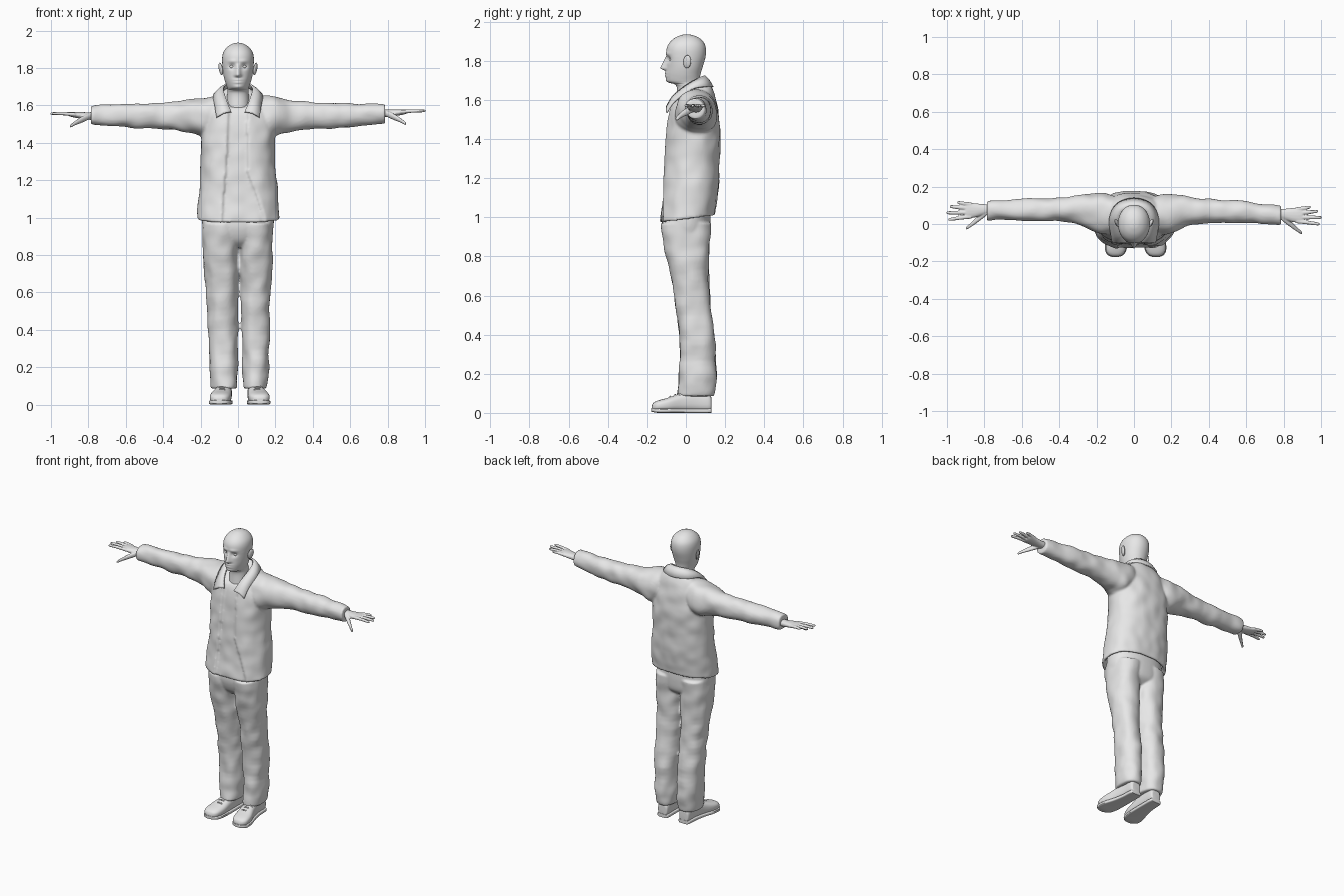
import bpy, bmesh, math
from mathutils import Vector, noise

if "Cube" in bpy.data.objects:
    bpy.data.objects.remove(bpy.data.objects["Cube"])

grey = bpy.data.materials.new("plain grey")
grey.diffuse_color = (0.8, 0.8, 0.8, 1)
grey.use_nodes = True
grey.node_tree.nodes["Principled BSDF"].inputs["Base Color"].default_value = grey.diffuse_color


def spline(rows, sub):
    """Smoothly interpolate a list of equal-length tuples."""
    out = []
    for i in range(len(rows) - 1):
        a, b = rows[max(i - 1, 0)], rows[i]
        c, d = rows[i + 1], rows[min(i + 2, len(rows) - 1)]
        for k in range(sub):
            t = k / sub
            out.append([0.5 * (2 * q + (r - p) * t + (2 * p - 5 * q + 4 * r - s) * t * t
                               + (3 * q - p - 3 * r + s) * t ** 3)
                        for p, q, r, s in zip(a, b, c, d)])
    return out + [list(rows[-1])]


def finish(name, bm):
    bmesh.ops.recalc_face_normals(bm, faces=bm.faces)
    for f in bm.faces:
        f.smooth = True
    me = bpy.data.meshes.new(name)
    bm.to_mesh(me)
    bm.free()
    ob = bpy.data.objects.new(name, me)
    bpy.context.collection.objects.link(ob)
    me.materials.append(grey)
    return ob


def loft(name, axis, rows, n=32, e=2.2, sub=5, deform=None, fold=0.0):
    """Rows are (position, u min, u max, v min, v max, tilt) along an axis."""
    bm = bmesh.new()
    rings = []
    for p, u0, u1, v0, v1, tilt in spline([tuple(r) + (0,) * (6 - len(r)) for r in rows], sub):
        ring = []
        for k in range(n):
            a = 2 * math.pi * k / n
            c, s = math.cos(a), math.sin(a)
            c = math.copysign(abs(c) ** (2 / e), c)
            s = math.copysign(abs(s) ** (2 / e), s)
            w = p + tilt * s
            u, v = (u0 + u1) / 2 + c * (u1 - u0) / 2, (v0 + v1) / 2 + s * (v1 - v0) / 2
            co = Vector({'x': (w, u, v), 'y': (u, w, v), 'z': (u, v, w)}[axis])
            if fold:
                h = fold * noise.noise(co * 13 + Vector((3, 7, 1)))
                push = {'x': (0, c, s), 'y': (c, 0, s), 'z': (c, s, 0)}[axis]
                co += Vector(push) * h
            if deform:
                co = deform(co)
            ring.append(bm.verts.new(co))
        rings.append(ring)
    for a, b in zip(rings, rings[1:]):
        for k in range(n):
            bm.faces.new((a[k], a[(k + 1) % n], b[(k + 1) % n], b[k]))
    bm.faces.new(rings[0])
    bm.faces.new(rings[-1])
    return finish(name, bm)


def fuse(name, parts, voxel, smooth):
    """Join closed parts into one continuous skin."""
    bpy.ops.object.select_all(action='DESELECT')
    for o in parts:
        o.select_set(True)
    bpy.context.view_layer.objects.active = parts[0]
    bpy.ops.object.join()
    ob = parts[0]
    ob.name = name
    m = ob.modifiers.new("skin", 'REMESH')
    m.mode, m.voxel_size, m.use_smooth_shade = 'VOXEL', voxel, True
    m = ob.modifiers.new("soften", 'SMOOTH')
    m.factor, m.iterations = 0.5, smooth


def ellipsoid(name, loc, size):
    bm = bmesh.new()
    bmesh.ops.create_uvsphere(bm, u_segments=20, v_segments=14, radius=1)
    for v in bm.verts:
        v.co = Vector(a * b for a, b in zip(v.co, size)) + Vector(loc)
    return finish(name, bm)


def bump(d, w):
    return math.exp(-(d / w) ** 2)


# Head and neck with modelled face
def face(p):
    x, y, z = p
    if y < -0.01 and z > 1.68:
        front = min(1, (-0.01 - y) / 0.06)
        x *= 1 - 0.10 * front * max(0, min(1, (1.82 - z) / 0.1))
        slope = max(0, min(1, (1.825 - z) / 0.06))
        nose = slope * (1 if z > 1.762 else bump(z - 1.762, 0.010))
        out = 0.031 * nose * bump(x, 0.008 + 0.008 * slope)
        out -= 0.013 * bump(abs(x) - 0.033, 0.017) * bump(z - 1.808, 0.014)
        out += 0.005 * bump(abs(x) - 0.03, 0.025) * bump(z - 1.836, 0.010)
        out += 0.006 * bump(x, 0.022) * (bump(z - 1.737, 0.006) + bump(z - 1.722, 0.006))
        out += 0.005 * bump(x, 0.02) * bump(z - 1.698, 0.012)
        y -= out * front
    return Vector((x, y, z))


loft("head", 'z', [
    (1.58, -.062, .062, -.05, .08), (1.65, -.058, .058, -.045, .076), (1.678, -.056, .056, -.055, .074),
    (1.688, -.056, .056, -.085, .072), (1.70, -.060, .060, -.098, .07), (1.73, -.070, .070, -.102, .074),
    (1.77, -.079, .079, -.10, .086), (1.82, -.084, .084, -.10, .10), (1.86, -.084, .084, -.099, .102),
    (1.89, -.075, .075, -.086, .093), (1.915, -.054, .054, -.060, .070), (1.93, -.028, .028, -.028, .037),
    (1.935, -.003, .003, -.003, .008)], n=96, e=2.1, sub=8, deform=face)
for s in (-1, 1):
    ellipsoid("eye", (s * .033, -.074, 1.807), (.013, .012, .010))
    ear = ellipsoid("ear", (0, 0, 0), (.009, .021, .034))
    ear.location = (s * .092, .006, 1.795)
    ear.rotation_euler = (-.15, s * .15, s * -.35)


# Jacket torso: front edges stand proud of the shirt panel between them
def opening(p):
    left = -.05 - .035 * max(0, min(1, (1.5 - p.z) / .5))
    right = .05 + .09 * max(0, min(1, (1.25 - p.z) / .25))
    if p.y < 0 and left < p.x < right and p.z < 1.62:
        p.y += .014
    return p


jacket = [loft("torso", 'z', [
    (1.06, -.185, .19, -.105, .12, .018), (1.0, -.198, .203, -.122, .13, .018),
    (.992, -.215, .22, -.14, .146, .018), (1.02, -.216, .219, -.14, .152, .015),
    (1.1, -.21, .215, -.13, .162, .01), (1.2, -.205, .205, -.12, .168, 0),
    (1.3, -.20, .195, -.113, .172, 0), (1.4, -.20, .195, -.107, .175, 0),
    (1.48, -.195, .195, -.097, .172, 0), (1.56, -.185, .185, -.085, .16, .01),
    (1.615, -.15, .15, -.07, .14, .03), (1.64, -.105, .105, -.06, .115, .05),
    (1.65, -.07, .07, -.05, .09, .06)], n=160, e=2.4, sub=8, deform=opening, fold=.007)]

# Jacket sleeves
sleeve = [(.08, -.04, .14, 1.47, 1.655), (.17, -.055, .165, 1.43, 1.645), (.24, -.03, .158, 1.45, 1.635),
          (.32, .002, .145, 1.465, 1.622), (.42, .01, .135, 1.475, 1.615), (.55, .012, .13, 1.48, 1.61),
          (.68, .012, .12, 1.49, 1.605), (.775, .008, .112, 1.497, 1.60), (.787, .012, .108, 1.502, 1.595)]
for s in (-1, 1):
    rows = [(s * x, a - s * .013 * x, b - s * .013 * x, c + s * .004 * x, d + s * .004 * x)
            for x, a, b, c, d in sleeve]
    jacket.append(loft("sleeve", 'x', rows, n=48, sub=8, fold=.009))
fuse("jacket", jacket, .008, 3)

# Folded collar: half profile mirrored round the neck
inner = [(.036, -.098, 1.565), (.06, -.06, 1.625), (.077, .02, 1.685), (.06, .075, 1.715), (0, .095, 1.722)]
outer = [(.115, -.098, 1.535), (.122, -.06, 1.59), (.13, .03, 1.655), (.09, .108, 1.668), (0, .137, 1.665)]
bm = bmesh.new()
strips = []
for edge in (inner, outer):
    full = edge + [(-x, y, z) for x, y, z in reversed(edge[:-1])]
    strips.append([Vector(p) for p in spline(full, 4)])
strips.insert(1, [(a + b) / 2 + Vector((0, 0, .008)) for a, b in zip(*strips)])
grid = [[bm.verts.new(p) for p in st] for st in strips]
for a, b in zip(grid, grid[1:]):
    for i in range(len(a) - 1):
        bm.faces.new((a[i], a[i + 1], b[i + 1], b[i]))
collar = finish("collar", bm)
m = collar.modifiers.new("thickness", 'SOLIDIFY')
m.thickness, m.offset = .009, 0

# Trousers: seat and two legs
levels = [(.085, -.045, .14), (.12, -.042, .15), (.2, -.035, .155), (.4, -.035, .145),
          (.6, -.06, .12), (.8, -.10, .12), (.9, -.118, .124), (.97, -.122, .124)]
spans = {"left": [(-.143, -.01), (-.148, -.005), (-.152, -.002), (-.16, -.002),
                  (-.17, -.001), (-.185, .002), (-.188, .01), (-.19, .01)],
         "right": [(.03, .15), (.028, .158), (.025, .165), (.022, .17),
                   (.015, .175), (.005, .185), (0, .188), (-.01, .19)]}
trousers = [loft("seat", 'z', [(.84, -.10, .10, -.06, .07), (.88, -.165, .165, -.10, .115),
                               (.95, -.19, .19, -.122, .126), (1.03, -.19, .19, -.115, .125)], n=64)]
for side in spans.values():
    rows = [(z, a, b, f, k) for (z, f, k), (a, b) in zip(levels, side)]
    trousers.append(loft("leg", 'z', rows, n=48, sub=8, fold=.009))
fuse("trousers", trousers, .007, 3)

# Hands: palm, four fingers and thumb
tips = [(.945, .09, .08), (.985, .068, .058), (1.003, .035, .036), (.993, .0, .014)]
for s in (-1, 1):
    dy, dz = (0, .007) if s > 0 else (.025, -.007)

    def limb(rows):
        return loft("digit", 'x', [(s * x, y - ry + dy, y + ry + dy, z - rz + dz, z + rz + dz)
                                   for x, y, ry, z, rz in rows], n=16)
    parts = [limb([(.76, .052, .027, 1.55, .022), (.80, .052, .029, 1.55, .02),
                   (.85, .048, .038, 1.554, .017), (.89, .048, .042, 1.558, .013), (.905, .047, .036, 1.559, .009)])]
    for tx, ty, by in tips:
        mx = (.88 + tx) / 2
        parts.append(limb([(.87, by, .010, 1.558, .010), (mx, (by + ty) / 2, .010, 1.563, .009),
                           (tx - .008, ty, .008, 1.563, .007), (tx, ty, .004, 1.562, .004)]))
    parts.append(limb([(.79, .035, .016, 1.55, .016), (.83, .005, .017, 1.533, .017),
                       (.87, -.028, .012, 1.512, .012), (.893, -.045, .009, 1.497, .009),
                       (.899, -.049, .004, 1.493, .004)]))
    fuse("hand", parts, .004, 2)

# Shoes with soles and laces
shoe = [(.13, -.09, -.05, .02, .06), (.12, -.107, -.035, .006, .10), (.05, -.112, -.033, .006, .115),
        (-.02, -.125, -.033, .006, .102), (-.09, -.147, -.035, .006, .078), (-.14, -.15, -.045, .008, .064),
        (-.165, -.135, -.062, .01, .052), (-.174, -.115, -.085, .018, .036)]
for s in (-1, 1):
    def place(x):
        return -s * x + (.018 if s > 0 else 0)
    loft("shoe", 'y', [(y, place(a), place(b), c, d) for y, a, b, c, d in shoe], n=40, e=2.6)
    sole = loft("sole", 'y', [(y * 1.01, place(a - .004), place(b + .004), 0 if y > -.15 else .004, .024)
                              for y, a, b, c, d in shoe], n=32, e=5)
    for y, z in ((-.035, .096), (-.06, .088), (-.085, .079)):
        loft("lace", 'x', [(place(-.115), y, y + .008, z - .012, z - .004), (place(-.085), y, y + .009, z, z + .009),
                           (place(-.055), y, y + .008, z - .012, z - .004)], n=10)
    bpy.ops.object.select_all(action='DESELECT')
    sole.select_set(True)
    bpy.context.view_layer.objects.active = sole
    bpy.ops.object.shade_smooth_by_angle()
